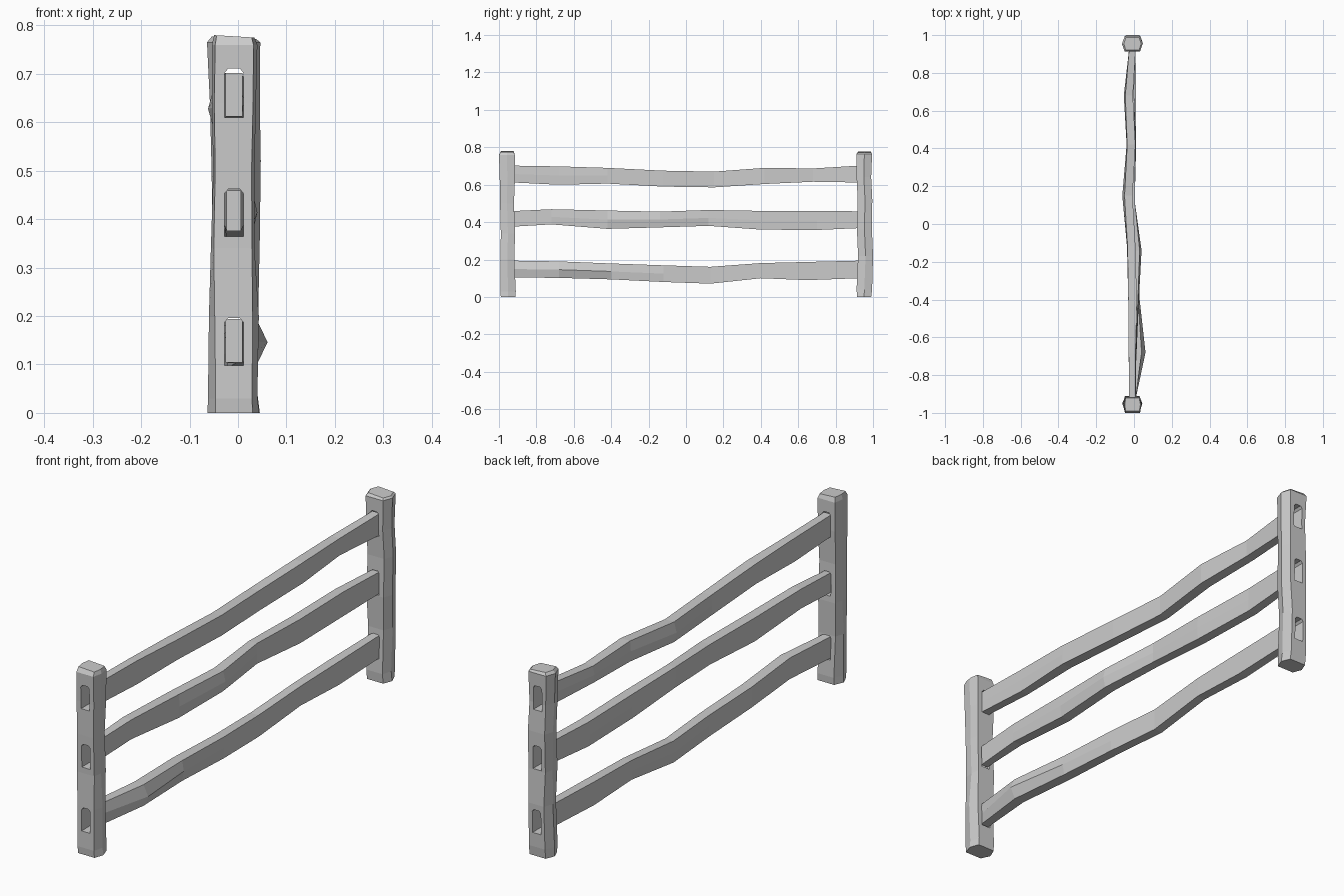
import bpy, bmesh


def loft(name, rings):
    """Skin equal-sized rings into a closed, flat-shaded solid."""
    bm = bmesh.new()
    loops = [[bm.verts.new(p) for p in r] for r in rings]
    n = len(loops[0])
    for a, b in zip(loops, loops[1:]):
        for i in range(n):
            j = (i + 1) % n
            bm.faces.new((a[i], a[j], b[j], b[i]))
    bm.faces.new(loops[0][::-1])
    bm.faces.new(loops[-1])
    bmesh.ops.recalc_face_normals(bm, faces=bm.faces)
    me = bpy.data.meshes.new(name)
    bm.to_mesh(me)
    bm.free()
    ob = bpy.data.objects.new(name, me)
    bpy.context.collection.objects.link(ob)
    return ob


def post(name, stations):
    """Six-sided hewn post: z, left ridge, face left, face right, right ridge, y outer, y inner."""
    rings = []
    for z, a, b, c, d, y0, y1 in stations:
        m = (y0 + y1) / 2
        rings.append([(a, m, z), (b, y0, z), (c, y0, z), (d, m, z), (c, y1, z), (b, y1, z)])
    # slightly sloping top
    t = rings[-1]
    rings[-1] = [(x, y, z - 0.06 * (x + 0.05)) for x, y, z in t]
    return loft(name, rings)


def rail(name, stations):
    """Bent rail: y, left, right, bottom, top, left ridge, right ridge."""
    rings = []
    for y, l, r, b, t, rl, rr in stations:
        m = (b + t) / 2
        rings.append([(l, y, b), (r, y, b), (r + rr, y, m), (r, y, t), (l, y, t), (l - rl, y, m)])
    return loft(name, rings)


# Posts
front = post("front_post", [
    (0.00, -.063, -.046, .030, .044, -.990, -.912),
    (0.03, -.062, -.046, .029, .040, -.993, -.910),
    (0.20, -.060, -.048, .030, .043, -.992, -.918),
    (0.34, -.056, -.050, .029, .034, -.990, -.914),
    (0.50, -.051, -.047, .028, .034, -.994, -.920),
    (0.64, -.054, -.049, .031, .037, -.996, -.914),
    (0.76, -.054, -.047, .032, .040, -1.00, -.915),
    (0.78, -.049, -.044, .028, .034, -.990, -.922)])
back = post("back_post", [
    (0.00, -.060, -.045, .030, .045, .990, .915),
    (0.04, -.060, -.045, .029, .040, .995, .912),
    (0.22, -.057, -.043, .028, .042, 1.00, .920),
    (0.36, -.052, -.046, .032, .045, .994, .914),
    (0.52, -.055, -.044, .033, .047, .996, .918),
    (0.64, -.058, -.045, .030, .045, .990, .912),
    (0.765, -.064, -.049, .032, .046, .995, .912),
    (0.777, -.054, -.043, .027, .038, .988, .920)])

# Rail slots cut through both posts
for i, (z0, z1) in enumerate([(.098, .196), (.364, .462), (.61, .711)]):
    prof = [(-.028, z0), (.011, z0), (.011, z1 - .009), (.004, z1), (-.020, z1), (-.028, z1 - .009)]
    cutter = loft("slot_cutter", [[(x, y, z) for x, z in prof] for y in (-1.1, 1.1)])
    cutter.hide_render = True
    for p in (front, back):
        mod = p.modifiers.new("slot", 'BOOLEAN')
        mod.operation = 'DIFFERENCE'
        mod.solver = 'EXACT'
        mod.object = cutter
        bpy.context.view_layer.objects.active = p
        bpy.ops.object.modifier_apply(modifier=mod.name)
    bpy.data.objects.remove(cutter)

# Rails
rail("top_rail", [
    (-.925, -.026, .009, .612, .702, 0, 0),
    (-.68, -.028, .008, .600, .698, 0, .004),
    (-.42, -.030, .015, .606, .690, 0, 0),
    (-.12, -.034, .008, .590, .675, .003, 0),
    (.15, -.050, -.008, .586, .670, .012, 0),
    (.42, -.036, .008, .604, .690, .003, 0),
    (.68, -.046, -.006, .616, .687, .008, 0),
    (.925, -.026, .009, .612, .702, 0, 0)])
rail("middle_rail", [
    (-.925, -.024, .006, .376, .459, 0, 0),
    (-.72, -.028, .012, .388, .469, 0, 0),
    (-.42, -.024, .020, .364, .462, 0, .005),
    (-.14, -.014, .030, .372, .456, 0, .010),
    (.12, -.034, .004, .380, .465, .003, 0),
    (.40, -.034, .008, .360, .460, 0, .003),
    (.70, -.040, .000, .358, .459, .005, 0),
    (.925, -.026, .008, .368, .458, 0, 0)])
rail("bottom_rail", [
    (-.925, -.026, .009, .104, .194, 0, 0),
    (-.68, -.004, .040, .102, .190, 0, .021),
    (-.40, -.022, .022, .094, .179, 0, .008),
    (-.12, -.022, .018, .080, .169, 0, 0),
    (.13, -.034, .004, .071, .161, .006, 0),
    (.40, -.028, .010, .100, .181, .004, 0),
    (.65, -.030, .010, .090, .187, 0, 0),
    (.925, -.026, .009, .100, .194, 0, 0)])
